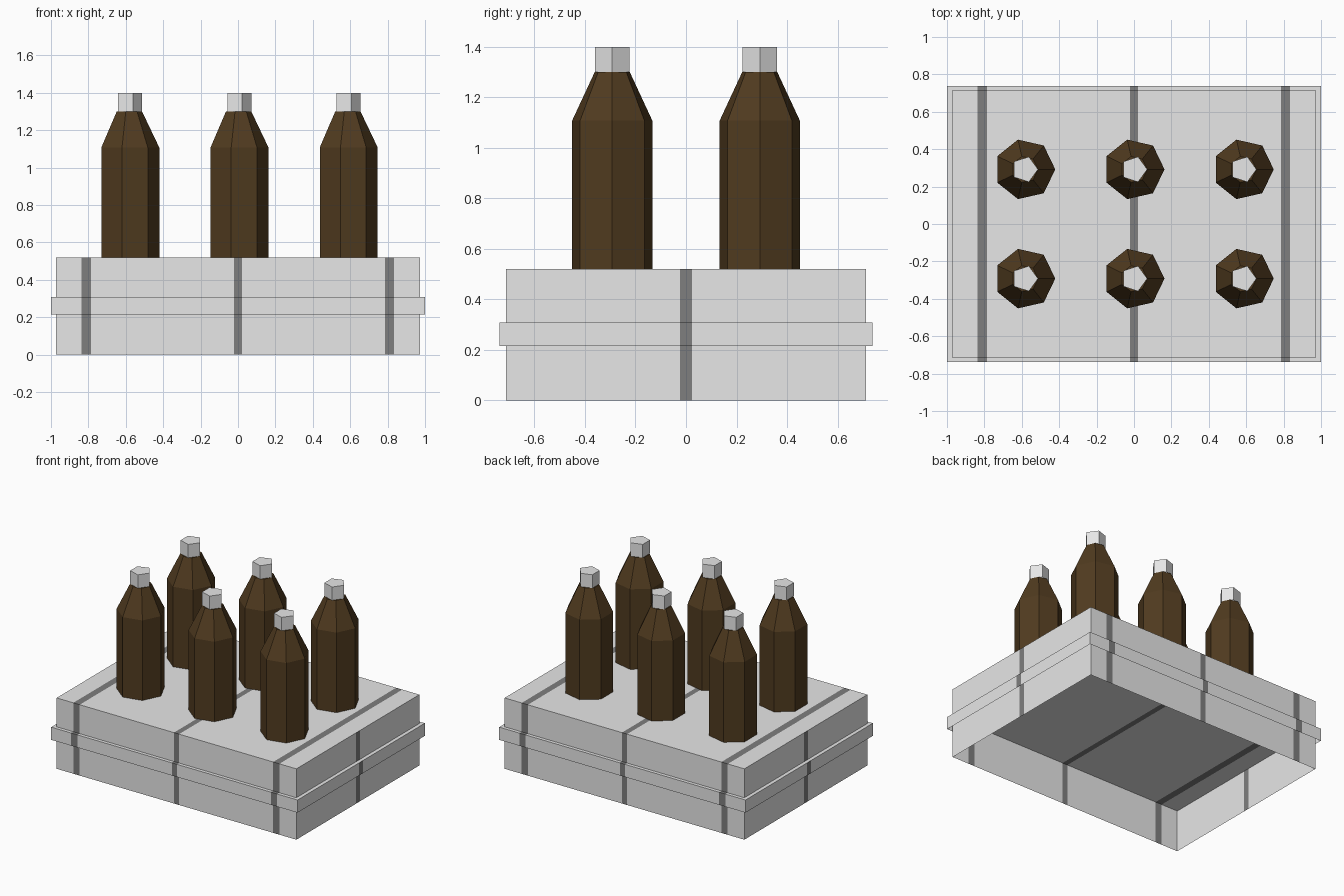
import bpy, bmesh, math
from mathutils import Matrix

if "Cube" in bpy.data.objects:
    bpy.data.objects.remove(bpy.data.objects["Cube"])


def material(name, rgb):
    m = bpy.data.materials.new(name)
    m.diffuse_color = (*rgb, 1)
    m.use_nodes = True
    m.node_tree.nodes["Principled BSDF"].inputs["Base Color"].default_value = m.diffuse_color
    return m


GREY = material("light grey", (0.8, 0.8, 0.8))
DARK = material("dark grey strap", (0.21, 0.21, 0.21))
BROWN = material("brown glass", (0.082, 0.044, 0.014))

STRAPS_X = [(-0.812, 0.026), (0, 0.021), (0.81, 0.025)]   # centre, half width
STRAP_Y = 0.024


def finish(bm, name, mats):
    me = bpy.data.meshes.new(name)
    bm.to_mesh(me)
    bm.free()
    for m in mats:
        me.materials.append(m)
    ob = bpy.data.objects.new(name, me)
    bpy.context.collection.objects.link(ob)
    return ob


def strapped_box(name, hx, hy, z0, z1):
    """Box without a bottom, with straps cut into its faces."""
    bm = bmesh.new()
    bmesh.ops.create_cube(bm, size=1, matrix=Matrix.Translation((0, 0, (z0 + z1) / 2))
                          @ Matrix.Diagonal((2 * hx, 2 * hy, z1 - z0, 1)))
    bm.normal_update()
    low = [f for f in bm.faces if f.normal.z < -0.5]
    bmesh.ops.delete(bm, geom=low, context='FACES_ONLY')
    cuts = [((c + s * h, 0, 0), (1, 0, 0)) for c, h in STRAPS_X for s in (-1, 1)]
    cuts += [((0, s * STRAP_Y, 0), (0, 1, 0)) for s in (-1, 1)]
    for co, no in cuts:
        bmesh.ops.bisect_plane(bm, geom=bm.verts[:] + bm.edges[:] + bm.faces[:],
                               plane_co=co, plane_no=no)
    bm.normal_update()
    for f in bm.faces:
        c = f.calc_center_median()
        if abs(f.normal.x) > 0.5:
            strap = abs(c.y) < STRAP_Y
        else:
            strap = any(abs(c.x - x) < h for x, h in STRAPS_X)
        f.material_index = int(strap)
    return finish(bm, name, [GREY, DARK])


def turned(name, loc, sides, rings, mat):
    """Low-sided turned part from (radius, height) rings, closed on top."""
    bm = bmesh.new()
    prev = None
    for r, z in rings:
        angles = [math.tau * i / sides for i in range(sides)]
        ring = [bm.verts.new((r * math.cos(a), r * math.sin(a), z)) for a in angles]
        if prev:
            for i in range(sides):
                j = (i + 1) % sides
                bm.faces.new((prev[i], prev[j], ring[j], ring[i]))
        prev = ring
    bm.faces.new(prev)
    ob = finish(bm, name, [mat])
    ob.location = loc
    return ob


# Crate: hollow body and protruding lid band, both open below
strapped_box("crate_body", 0.973, 0.713, 0, 0.52)
strapped_box("crate_band", 1.0, 0.738, 0.215, 0.308)

# Six bottles with caps
for x in (-0.584, 0, 0.584):
    for y in (-0.292, 0.292):
        turned("bottle", (x, y, 0), 7, [(0.163, 0.52), (0.163, 1.107), (0.071, 1.30)], BROWN)
        turned("bottle_cap", (x, y, 0), 5, [(0.071, 1.30), (0.071, 1.398)], GREY)
